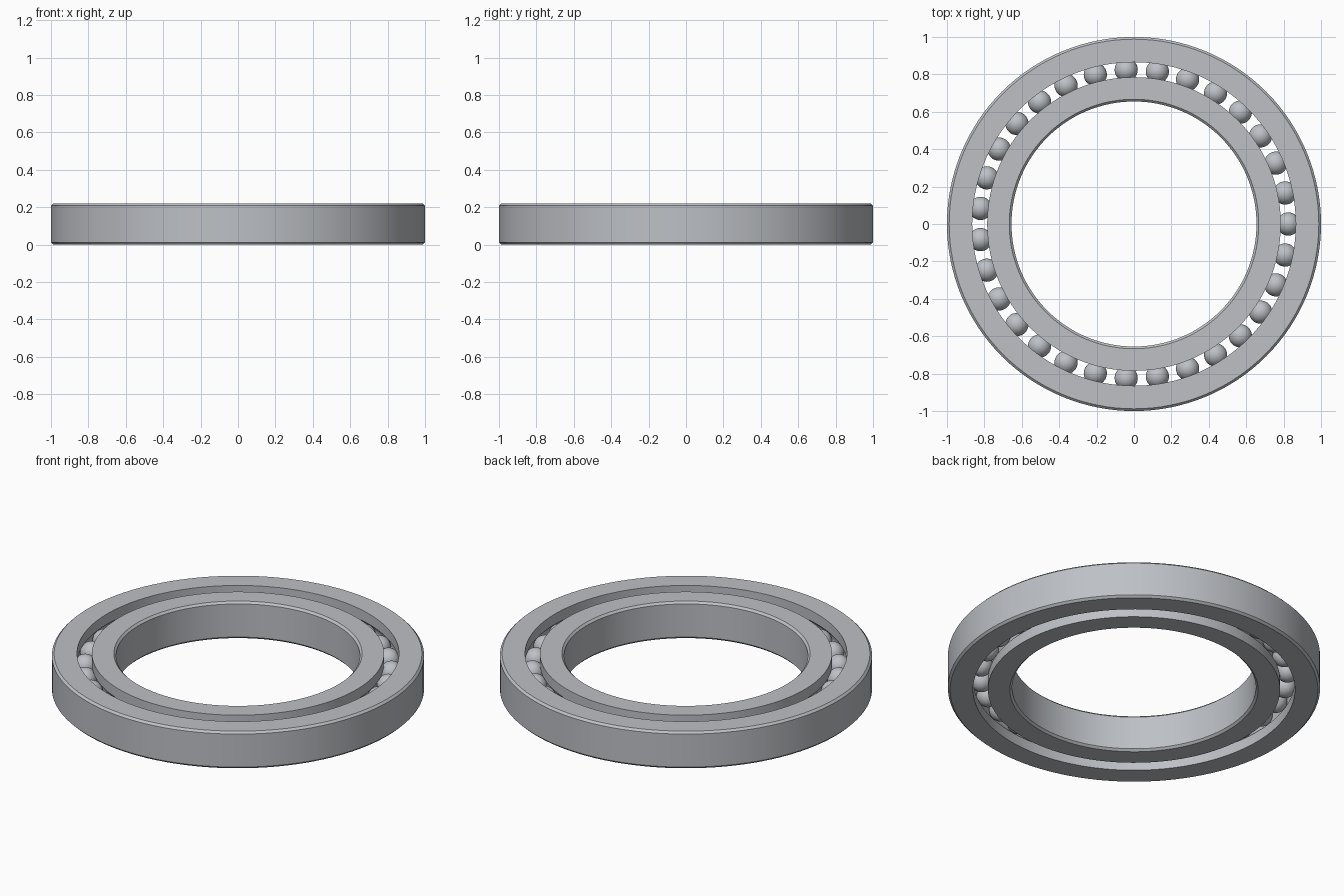
import bpy
import bmesh
import math
from mathutils import Matrix, Vector

cube = bpy.data.objects.get("Cube")
if cube:
    bpy.data.objects.remove(cube, do_unlink=True)

HEIGHT = 0.22
MID = HEIGHT / 2
CHAMFER = 0.012
PITCH = 0.825        # radius of the ball circle
BALL_R = 0.062
BALLS = 31
SEGMENTS = 128

steel = bpy.data.materials.new("steel grey")
steel.use_nodes = True
colour = (0.51, 0.53, 0.56, 1)
steel.diffuse_color = colour
steel.node_tree.nodes["Principled BSDF"].inputs["Base Color"].default_value = colour


def finish(bm, name):
    """Turn a bmesh into a smooth-shaded object with sharp edges kept."""
    bmesh.ops.recalc_face_normals(bm, faces=bm.faces)
    mesh = bpy.data.meshes.new(name)
    bm.to_mesh(mesh)
    bm.free()
    mesh.materials.append(steel)
    obj = bpy.data.objects.new(name, mesh)
    bpy.context.collection.objects.link(obj)
    bpy.ops.object.select_all(action="DESELECT")
    obj.select_set(True)
    bpy.context.view_layer.objects.active = obj
    bpy.ops.object.shade_smooth_by_angle(angle=math.radians(30))
    return obj


def race(name, rim, track):
    """Revolve a ring with a chamfered rim and a ball groove on its track side."""
    side = 1 if rim > track else -1
    profile = [
        (track, 0), (rim - side * CHAMFER, 0), (rim, CHAMFER),
        (rim, HEIGHT - CHAMFER), (rim - side * CHAMFER, HEIGHT), (track, HEIGHT),
    ]
    # Circular groove cut into the track, from top to bottom
    groove = BALL_R + 0.001
    half = math.acos(abs(track - PITCH) / groove)
    steps = 12
    for i in range(steps + 1):
        a = half - 2 * half * i / steps
        profile.append((PITCH + side * groove * math.cos(a), MID + groove * math.sin(a)))

    bm = bmesh.new()
    rings = []
    for i in range(SEGMENTS):
        a = math.tau * i / SEGMENTS
        rings.append([bm.verts.new((r * math.cos(a), r * math.sin(a), z)) for r, z in profile])
    count = len(profile)
    for i, ring in enumerate(rings):
        after = rings[(i + 1) % SEGMENTS]
        for j in range(count):
            k = (j + 1) % count
            bm.faces.new((ring[j], after[j], after[k], ring[k]))
    return finish(bm, name)


# Outer and inner races
race("outer_race", 1.0, 0.865)
race("inner_race", 0.655, 0.785)

# Evenly spaced balls running in the grooves
bm = bmesh.new()
for i in range(BALLS):
    a = math.tau * i / BALLS
    centre = Vector((PITCH * math.cos(a), PITCH * math.sin(a), MID))
    bmesh.ops.create_uvsphere(bm, u_segments=32, v_segments=16, radius=BALL_R,
                              matrix=Matrix.Translation(centre))
finish(bm, "bearing_balls")
